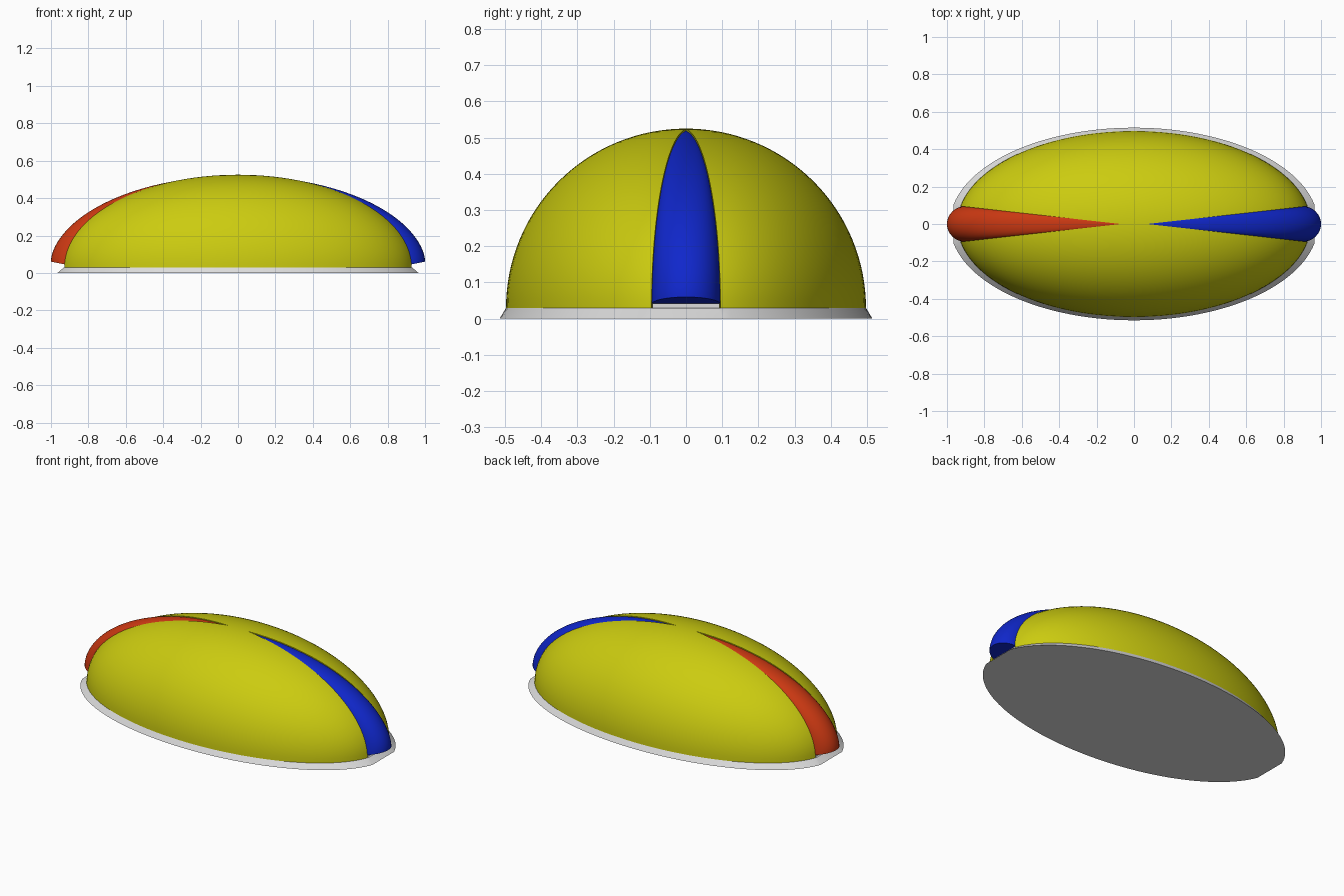
import bpy, bmesh, math
from mathutils import Vector

cube = bpy.data.objects.get("Cube")
if cube:
    bpy.data.objects.remove(cube, do_unlink=True)


def material(name, rgb):
    m = bpy.data.materials.new(name)
    m.use_nodes = True
    m.diffuse_color = (*rgb, 1)
    m.node_tree.nodes["Principled BSDF"].inputs["Base Color"].default_value = (*rgb, 1)
    return m


yellow = material("yellow", (0.6, 0.6, 0.005))
red = material("red", (0.6, 0.04, 0.006))
blue = material("blue", (0.005, 0.02, 0.6))
white = material("white", (0.72, 0.72, 0.72))


def add_object(name, bm, mat=None):
    bmesh.ops.recalc_face_normals(bm, faces=bm.faces)
    me = bpy.data.meshes.new(name)
    bm.to_mesh(me)
    bm.free()
    ob = bpy.data.objects.new(name, me)
    bpy.context.collection.objects.link(ob)
    if mat:
        me.materials.append(mat)
    return ob


def smooth(ob):
    bpy.ops.object.select_all(action="DESELECT")
    ob.select_set(True)
    bpy.context.view_layer.objects.active = ob
    bpy.ops.object.shade_smooth_by_angle(angle=math.radians(35))


def slice_off(bm, co, normal):
    """Remove everything on the normal's side of a plane and cap the hole."""
    cut = bmesh.ops.bisect_plane(bm, geom=bm.verts[:] + bm.edges[:] + bm.faces[:],
                                 plane_co=co, plane_no=normal, clear_outer=True)
    edges = [e for e in cut["geom_cut"] if isinstance(e, bmesh.types.BMEdge)]
    bmesh.ops.contextual_create(bm, geom=edges)


def prism(bm, outline, z0, z1):
    low = [bm.verts.new((x, y, z0)) for x, y in outline]
    high = [bm.verts.new((x, y, z1)) for x, y in outline]
    bm.faces.new(low)
    bm.faces.new(high)
    n = len(outline)
    for i in range(n):
        j = (i + 1) % n
        bm.faces.new((low[i], low[j], high[j], high[i]))


BASE = 0.03      # height of the dome's rim
TIP = 0.07       # where each slot begins
SLOPE = 0.111    # slot half width per unit length

# Half ellipsoid dome
bm = bmesh.new()
bmesh.ops.create_uvsphere(bm, u_segments=128, v_segments=64, radius=1)
slice_off(bm, (0, 0, 0), (0, 0, -1))
for v in bm.verts:
    v.co = Vector((v.co.x * 0.945, v.co.y * 0.497, v.co.z * 0.495 + BASE))
dome = add_object("dome", bm, yellow)

# Wedge slots at both ends
bm = bmesh.new()
for s in (-1, 1):
    w = SLOPE * (1.2 - TIP)
    prism(bm, [(s * TIP, 0), (s * 1.2, w), (s * 1.2, -w)], -0.2, 0.8)
cutter = add_object("slot_cutter", bm)
cutter.hide_render = True
cutter.hide_set(True)
mod = dome.modifiers.new("slots", "BOOLEAN")
mod.operation = "DIFFERENCE"
mod.solver = "EXACT"
mod.object = cutter
bpy.context.view_layer.objects.active = dome
dome.select_set(True)
bpy.ops.object.modifier_apply(modifier=mod.name)
bpy.data.objects.remove(cutter, do_unlink=True)
smooth(dome)


# Rounded tapering ridges that fill the slots
def ridge(name, side, mat):
    bm = bmesh.new()
    rows, cols = 48, 16
    top = math.acos(TIP / 0.93)
    grid = []
    for i in range(rows + 1):
        phi = top * i / rows
        r = math.cos(phi)
        half = SLOPE * max(0.93 * r - TIP, 0.0005)
        row = []
        for j in range(cols + 1):
            a = math.pi * (j / cols - 0.5)
            x = r * (0.9 + 0.1 * math.cos(a))
            # the foot lifts slightly towards its outer edge
            z = BASE + 0.49 * math.sin(phi) + (1 - i / rows) ** 8 * (0.01 + 0.02 * math.cos(a))
            row.append(bm.verts.new((side * x, half * math.sin(a), z)))
        grid.append(row)
    for lower, upper in zip(grid, grid[1:]):
        for j in range(cols):
            bm.faces.new((lower[j], lower[j + 1], upper[j + 1], upper[j]))
        bm.faces.new((lower[cols], lower[0], upper[0], upper[cols]))
    bm.faces.new(grid[0])
    bm.faces.new(grid[-1])
    smooth(add_object(name, bm, mat))


ridge("left_ridge", 1, blue)
ridge("right_ridge", -1, red)

# Flared base plate with blunt ends
bm = bmesh.new()
bmesh.ops.create_cone(bm, cap_ends=True, segments=128, radius1=1, radius2=0.5, depth=BASE)
for v in bm.verts:
    low = v.co.z < 0
    ax, ay = (0.985, 0.515) if low else (0.945 * 2, 0.497 * 2)
    v.co = Vector((v.co.x * ax, v.co.y * ay, 0 if low else BASE))
for s in (-1, 1):
    slice_off(bm, (s * 0.965, 0, 0), (s * 0.03, 0, 0.035))
smooth(add_object("base_plate", bm, white))

# Low block inside the slots, beneath the ridges
bm = bmesh.new()
prism(bm, [(-0.92, -0.092), (0.92, -0.092), (0.92, 0.092), (-0.92, 0.092)], 0.005, 0.042)
add_object("slot_floor", bm, white)
